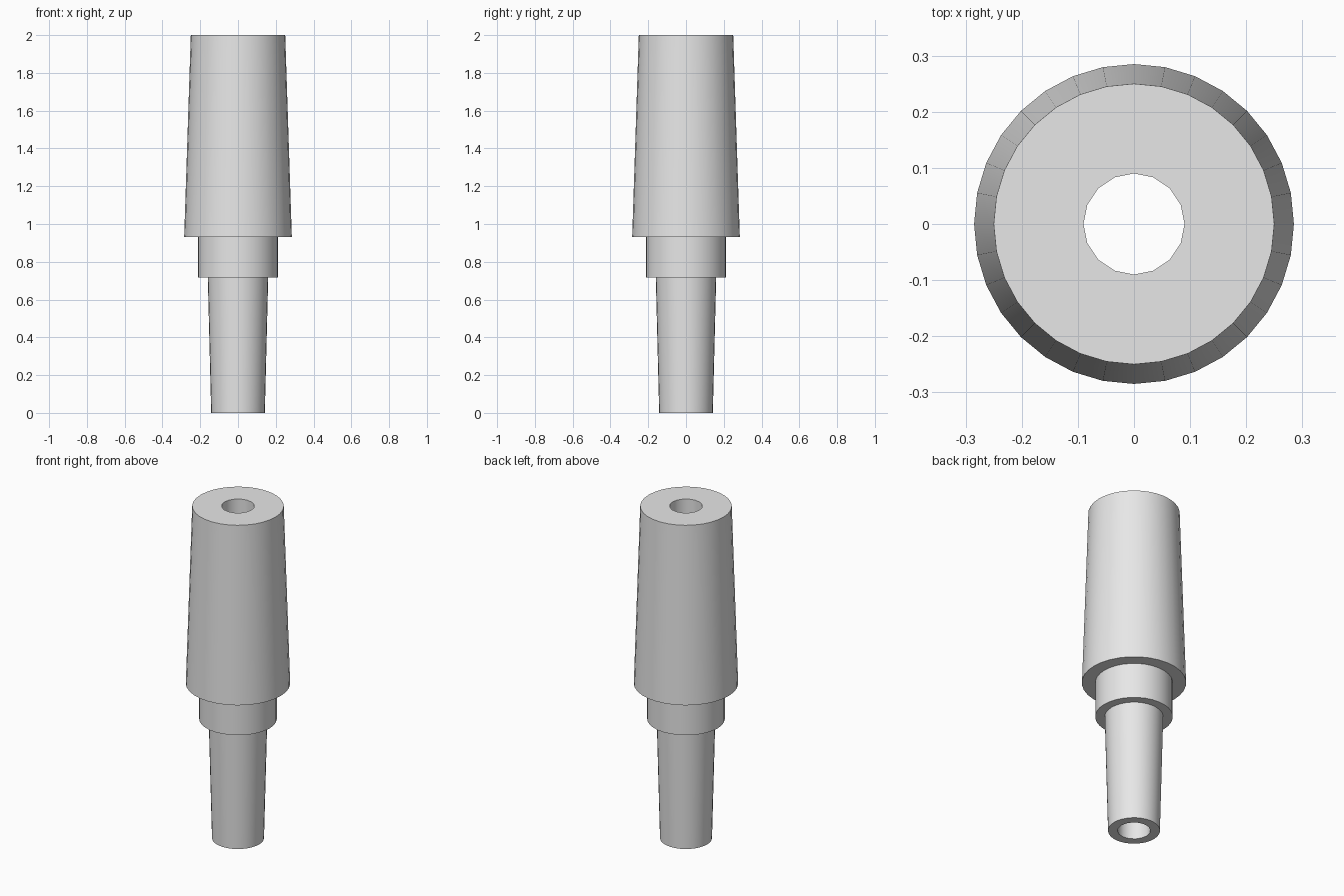
import bpy
import bmesh
import math

cube = bpy.data.objects.get("Cube")
if cube:
    bpy.data.objects.remove(cube, do_unlink=True)

# Plain grey material
grey = bpy.data.materials.new("plain_grey")
grey.use_nodes = True
colour = (0.8, 0.8, 0.8, 1.0)
grey.diffuse_color = colour
grey.node_tree.nodes["Principled BSDF"].inputs["Base Color"].default_value = colour

BODY, BORE = 32, 16

# Closed section: (radius, height, sides)
SECTION = [
    (0.09, 0.0, BORE),     # bore, lower end
    (0.142, 0.0, BODY),    # tapered stem
    (0.16, 0.718, BODY),
    (0.212, 0.718, BODY),  # collar
    (0.212, 0.932, BODY),
    (0.285, 0.932, BODY),  # tapered sleeve
    (0.25, 2.0, BODY),
    (0.09, 2.0, BORE),     # bore, upper end
]


def add_ring(bm, radius, height, sides):
    step = math.tau / sides
    return [bm.verts.new((radius * math.cos(i * step), radius * math.sin(i * step), height))
            for i in range(sides)]


def arc(ring, i, count):
    """Vertices of the i-th of count equal arcs of a ring."""
    n = len(ring) // count
    return [ring[(i * n + k) % len(ring)] for k in range(n + 1)]


def join_rings(bm, a, b):
    count = min(len(a), len(b))
    for i in range(count):
        bm.faces.new(arc(a, i, count) + arc(b, i, count)[::-1])


# Stepped tube with a straight bore
bm = bmesh.new()
rings = [add_ring(bm, *s) for s in SECTION]
for i, ring in enumerate(rings):
    join_rings(bm, ring, rings[(i + 1) % len(rings)])
bmesh.ops.recalc_face_normals(bm, faces=bm.faces)

mesh = bpy.data.meshes.new("stepped_tube")
bm.to_mesh(mesh)
bm.free()
mesh.materials.append(grey)
tube = bpy.data.objects.new("stepped_tube", mesh)
bpy.context.collection.objects.link(tube)

# Smooth walls, crisp steps
bpy.ops.object.select_all(action="DESELECT")
tube.select_set(True)
bpy.context.view_layer.objects.active = tube
bpy.ops.object.shade_smooth_by_angle(angle=math.radians(30))
